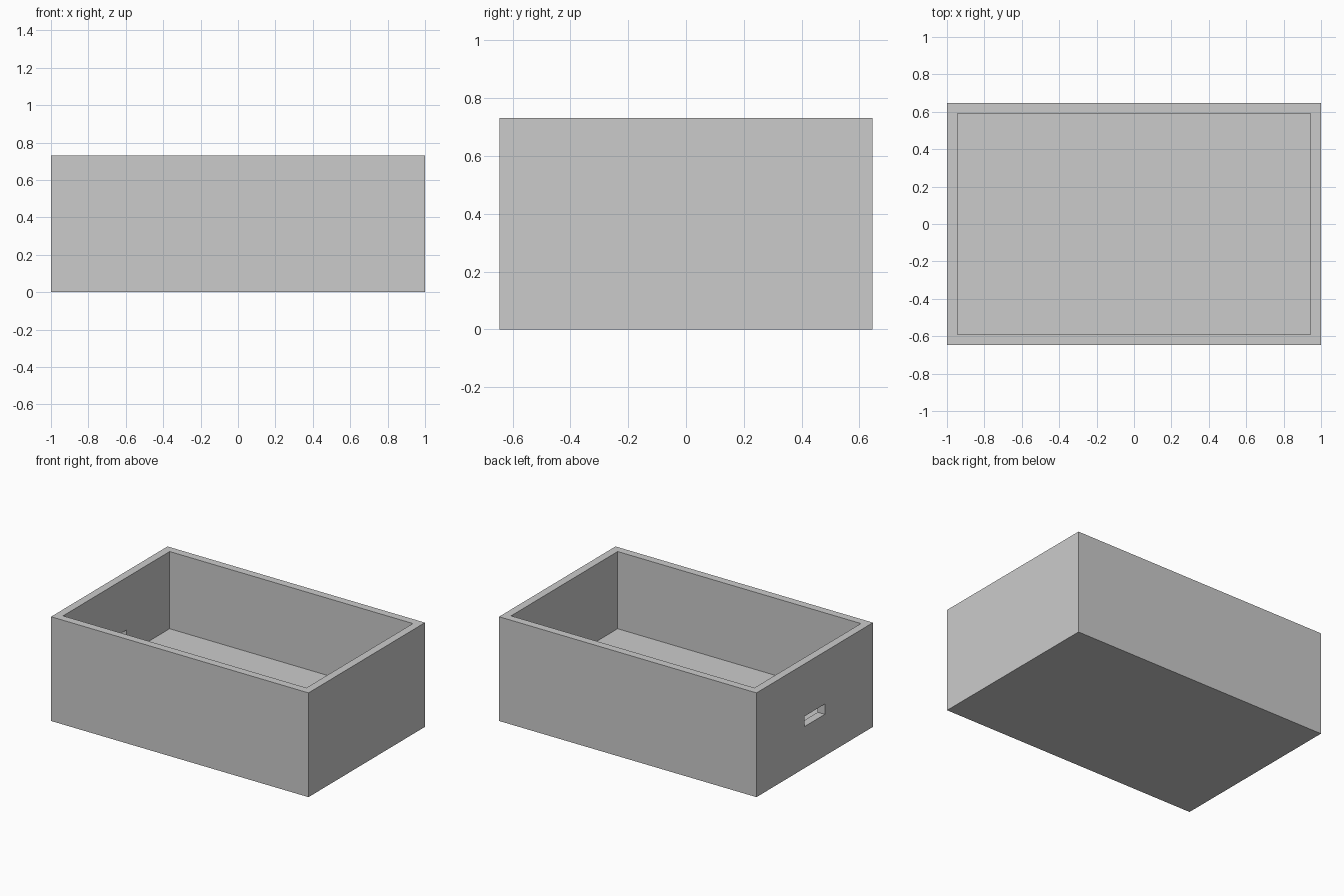
import bpy

cube = bpy.data.objects.get("Cube")
if cube:
    bpy.data.objects.remove(cube, do_unlink=True)

L, W, H = 2.0, 1.292, 0.732      # outer size
WALL, FLOOR = 0.055, 0.19        # wall and floor thickness

grey = bpy.data.materials.new("plain grey")
grey.use_nodes = True
colour = (0.6, 0.6, 0.6, 1)
grey.diffuse_color = colour
grey.node_tree.nodes["Principled BSDF"].inputs["Base Color"].default_value = colour


def block(name, low, high):
    """Axis-aligned box between two corners."""
    centre = [(a + b) / 2 for a, b in zip(low, high)]
    bpy.ops.mesh.primitive_cube_add(size=1, location=centre)
    ob = bpy.context.object
    ob.name = name
    ob.scale = [b - a for a, b in zip(low, high)]
    bpy.ops.object.transform_apply(location=True, rotation=False, scale=True)
    ob.data.materials.append(grey)
    return ob


def cut(target, cutter):
    """Subtract a hidden helper from a part."""
    mod = target.modifiers.new(cutter.name, 'BOOLEAN')
    mod.operation = 'DIFFERENCE'
    mod.solver = 'EXACT'
    mod.object = cutter
    bpy.context.view_layer.objects.active = target
    bpy.ops.object.modifier_apply(modifier=mod.name)
    bpy.data.objects.remove(cutter, do_unlink=True)


# Open-topped box with a thick floor
box = block("open_box", (-L / 2, -W / 2, 0), (L / 2, W / 2, H))
ix, iy = L / 2 - WALL, W / 2 - WALL
cut(box, block("cavity_cutter", (-ix, -iy, FLOOR), (ix, iy, H + 0.2)))

# Slot through one end wall
cut(box, block("slot_cutter", (-L / 2 - 0.1, -0.112, 0.292), (-ix + 0.1, 0.112, 0.364)))
